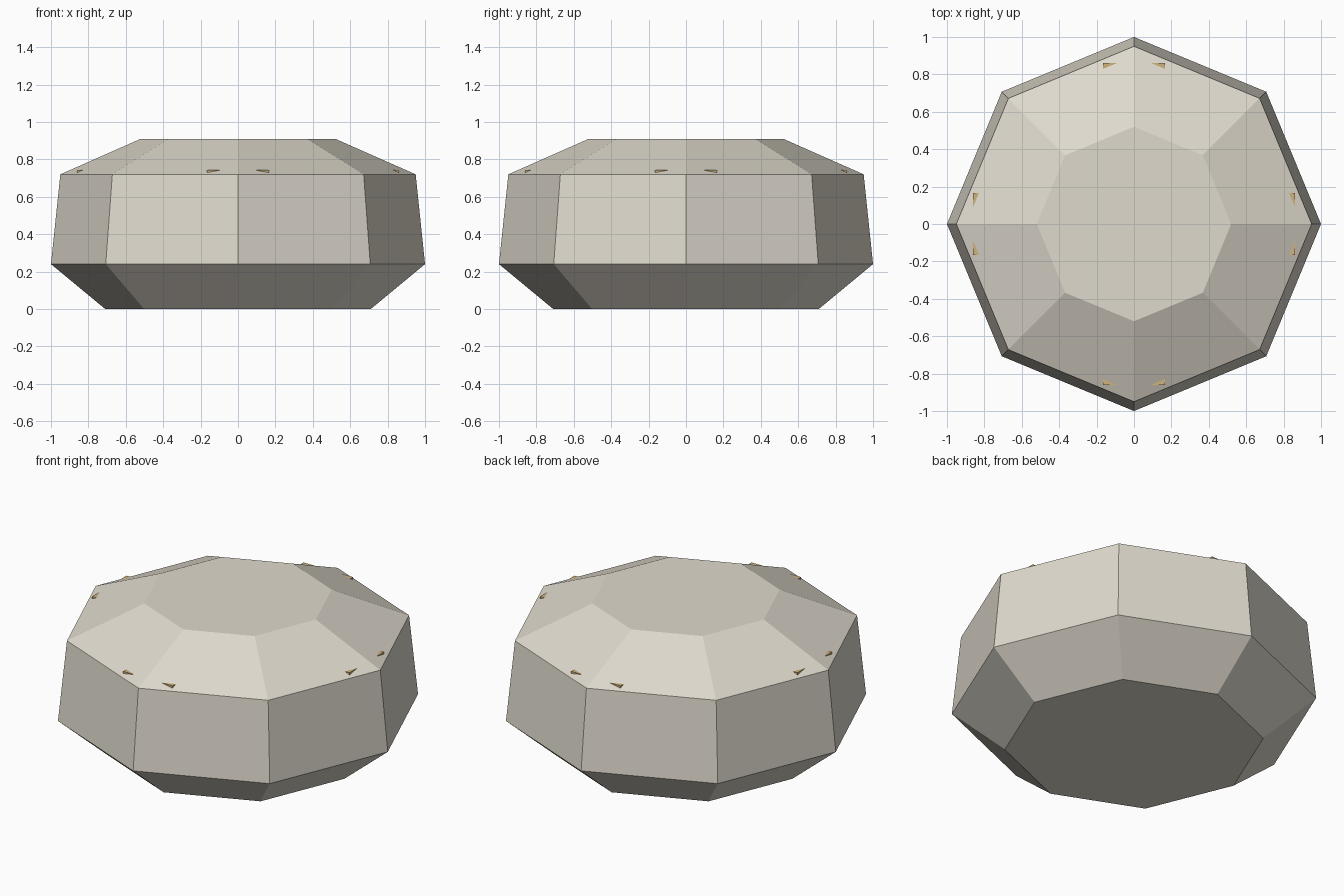
import bpy, bmesh, math

if "Cube" in bpy.data.objects:
    bpy.data.objects.remove(bpy.data.objects["Cube"])


def material(name, rgb):
    m = bpy.data.materials.new(name)
    m.diffuse_color = (*rgb, 1)
    m.use_nodes = True
    m.node_tree.nodes["Principled BSDF"].inputs["Base Color"].default_value = m.diffuse_color
    return m


def finish(bm, name, mat):
    bmesh.ops.recalc_face_normals(bm, faces=bm.faces[:])
    mesh = bpy.data.meshes.new(name)
    bm.to_mesh(mesh)
    bm.free()
    mesh.materials.append(mat)
    ob = bpy.data.objects.new(name, mesh)
    bpy.context.collection.objects.link(ob)
    return ob


stone = material("pale_stone", (0.74, 0.70, 0.61))
brass = material("brass", (0.62, 0.45, 0.20))

# Eight-sided body: stacked rings (radius, height), closed top and bottom
SIDES = 8
profile = [(0.71, 0.0), (1.0, 0.24), (0.95, 0.72), (0.52, 0.91)]
bm = bmesh.new()
rings = [[bm.verts.new((r * math.cos(i * math.tau / SIDES),
                        r * math.sin(i * math.tau / SIDES), z))
          for i in range(SIDES)] for r, z in profile]
for lower, upper in zip(rings, rings[1:]):
    for i in range(SIDES):
        j = (i + 1) % SIDES
        bm.faces.new((lower[i], lower[j], upper[j], upper[i]))
bm.faces.new(rings[0][::-1])
bm.faces.new(rings[-1])
finish(bm, "faceted_body", stone)

# Four embedded clasps, whose outer top corners just break the sloped shoulder
for k, side in enumerate(("right", "back", "left", "front")):
    bm = bmesh.new()
    bmesh.ops.create_cube(bm, size=1)
    bmesh.ops.scale(bm, vec=(0.12, 0.33, 0.12), verts=bm.verts)
    clasp = finish(bm, side + "_clasp", brass)
    a = k * math.pi / 2
    clasp.location = (0.80 * math.cos(a), 0.80 * math.sin(a), 0.683)
    clasp.rotation_euler.z = a
